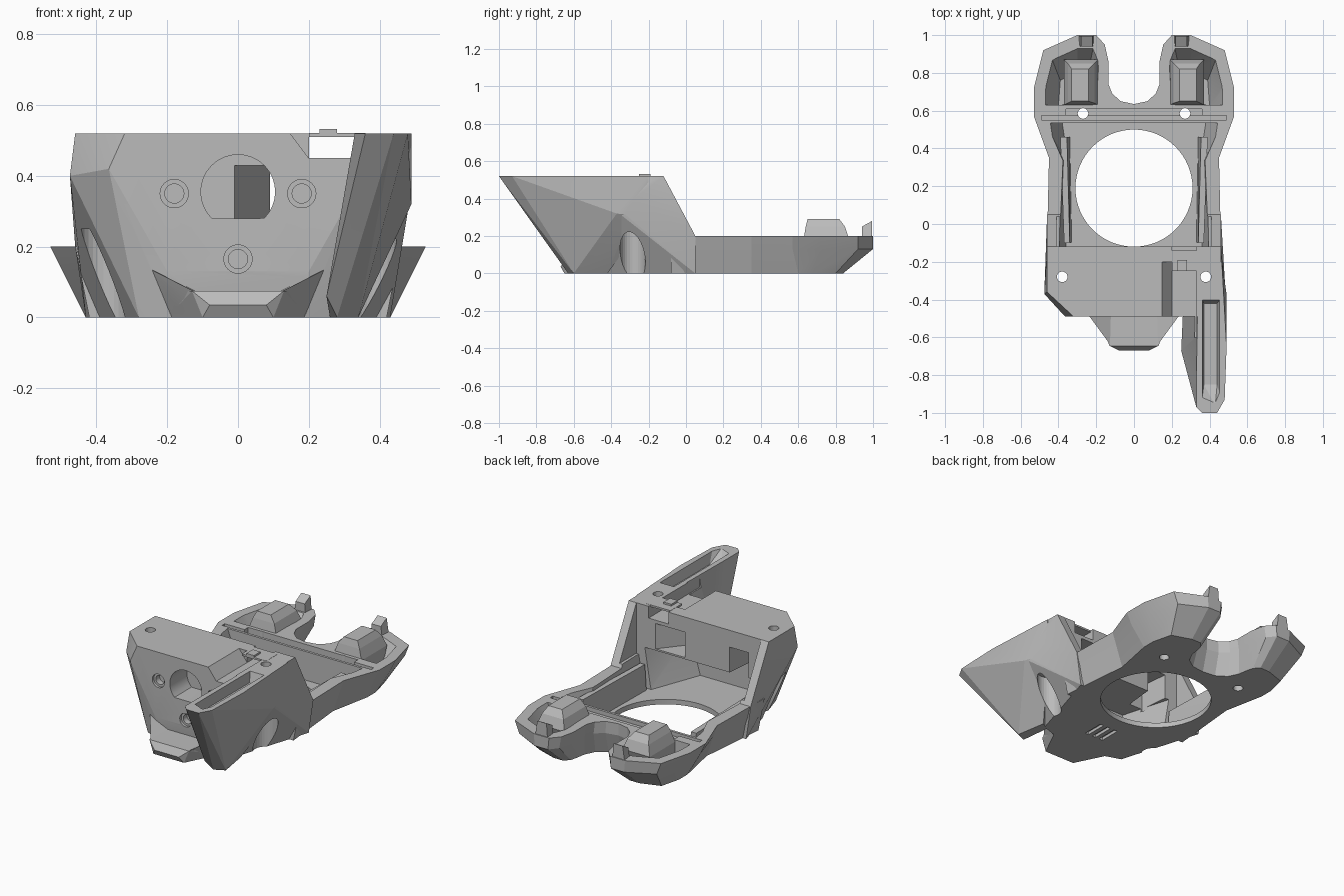
import bpy, bmesh, math

cube = bpy.data.objects.get("Cube")
if cube:
    bpy.data.objects.remove(cube, do_unlink=True)

grey = bpy.data.materials.new("matte grey")
grey.use_nodes = True
colour = (0.5, 0.5, 0.5, 1)
grey.diffuse_color = colour
grey.node_tree.nodes["Principled BSDF"].inputs["Base Color"].default_value = colour


def finish(name, bm):
    bmesh.ops.recalc_face_normals(bm, faces=bm.faces)
    mesh = bpy.data.meshes.new(name)
    bm.to_mesh(mesh)
    bm.free()
    mesh.materials.append(grey)
    ob = bpy.data.objects.new(name, mesh)
    bpy.context.collection.objects.link(ob)
    return ob


def hull(name, points):
    """Convex solid around a few corner points."""
    bm = bmesh.new()
    for p in points:
        bm.verts.new(p)
    bmesh.ops.convex_hull(bm, input=bm.verts)
    loose = [v for v in bm.verts if not v.link_faces]
    bmesh.ops.delete(bm, geom=loose, context='VERTS')
    bmesh.ops.dissolve_limit(bm, angle_limit=0.01, verts=bm.verts, edges=bm.edges)
    return finish(name, bm)


def box(name, x0, x1, y0, y1, z0, z1):
    return hull(name, [(x, y, z) for x in (x0, x1) for y in (y0, y1) for z in (z0, z1)])


def both(points):
    return [(s * x, y, z) for x, y, z in points for s in (1, -1)]


def flip(points, s):
    return [(s * x, y, z) for x, y, z in points]


def ring(n, r):
    return [(r * math.cos(2 * math.pi * i / n), r * math.sin(2 * math.pi * i / n)) for i in range(n)]


def hole_z(x, y, r, z0, z1, n=24):
    return hull("cutter", [(x + u, y + v, z) for u, v in ring(n, r) for z in (z0, z1)])


def hole_y(x, z, r, y0, y1, floor=-1):
    return hull("cutter", [(x + u, y, max(z + v, floor)) for u, v in ring(32, r) for y in (y0, y1)])


def boolean(ob, other, mode):
    mod = ob.modifiers.new("cut", 'BOOLEAN')
    mod.operation, mod.solver, mod.object = mode, 'EXACT', other
    bpy.context.view_layer.objects.active = ob
    bpy.ops.object.modifier_apply(modifier=mod.name)
    bpy.data.objects.remove(other, do_unlink=True)


# Rear tray with two prongs: rim outline and floor outline, right half
rim = [(.46, -.08), (.45, .35), (.53, .57), (.53, .72), (.48, .92), (.3, 1), (.2, 1),
       (.155, .95), (.135, .86), (.135, .74), (.115, .69), (.07, .65), (0, .635)]
base = [(.42, -.08), (.38, .35), (.43, .6), (.43, .68), (.4, .8), (.28, .84), (.22, .84),
        (.19, .81), (.18, .77), (.17, .71), (.14, .65), (.08, .61), (0, .6)]
mid = [(b[0] + (r[0] - b[0]) * .65, r[1]) for r, b in zip(rim, base)]
bm = bmesh.new()
levels = []
for outline, z in ((base, 0), (mid, .13), (rim, .2)):
    loop = outline + [(-x, y) for x, y in reversed(outline[:-1])]
    levels.append([bm.verts.new((x, y, z)) for x, y in loop])
count = len(levels[0])
for lo, hi in zip(levels, levels[1:]):
    for i in range(count):
        j = (i + 1) % count
        bm.faces.new((lo[i], lo[j], hi[j], hi[i]))
bm.faces.new(levels[0])
bm.faces.new(levels[-1])
shell = finish("main_shell", bm)

# Faceted front housing
boolean(shell, hull("housing", both([
    (.46, -.36, .52), (.46, -.12, .52), (.365, -.49, .42), (.2, -.49, .13),
    (.19, -.475, 0), (.28, -.445, 0), (.43, .05, 0), (.46, .05, .2)])
    + [(-.32, -.49, .52), (.35, -.49, .52), (-.475, -.37, .4), (.485, -.37, .33)]), 'UNION')

# Low nose under the front face, with a raised wing each side
boolean(shell, hull("nose", both([
    (.1, -.65, 0), (.13, -.645, .075), (.08, -.67, .035), (.2, -.45, .075), (.2, -.45, 0)])), 'UNION')
for s in (1, -1):
    boolean(shell, hull("nose_wing", flip([
        (.125, -.64, .074), (.25, -.47, .138), (.12, -.47, .074), (.2, -.46, .01), (.1, -.645, .01)], s)),
        'UNION')

# Raked side fin
boolean(shell, hull("fin", [
    (.33, -.84, .52), (.33, -.97, .52), (.36, -1, .52), (.44, -1, .52), (.48, -.93, .52),
    (.49, -.65, .52), (.465, -.2, .52), (.34, -.2, .52), (.49, -.37, .32), (.46, -.2, .3),
    (.25, -.67, .06), (.28, -.63, 0), (.34, -.6, 0), (.31, -.42, 0), (.26, -.45, 0)]), 'UNION')

# Hollows
cutters = [
    hull("cutter", both([(.36, .1, .27), (.36, -.1, .27), (.27, -.42, .27),
                         (.35, .1, .03), (.32, -.1, .03), (.2, -.42, .03)])),
    box("cutter", -.41, .41, -.12, .2, .22, .7),
    hull("cutter", both([(.41, -.12, .3), (.39, .36, .3), (.36, -.12, .03), (.35, .36, .03)])),
    hull("cutter", both([(.395, .34, .3), (.48, .535, .3), (.35, .34, .03), (.38, .535, .03)])),
    # Crossbar step and slot
    box("cutter", -.36, .36, .575, .61, .16, .3),
    box("cutter", -.49, .49, .55, .575, .175, .3),
    # Notch between housing and fin, and groove along the fin
    hull("cutter", [(x, y, z) for y in (-.6, -.2) for x, z in
                    ((.2, .45), (.33, .45), (.14, .53), (.33, .53))]),
    box("cutter", .2, .33, -.25, .1, .45, .7),
    hull("cutter", [(.36, -.93, .53), (.43, -.96, .53), (.455, -.9, .53), (.455, -.4, .53),
                    (.36, -.4, .53), (.37, -.85, .46), (.44, -.85, .46), (.44, -.42, .46),
                    (.37, -.42, .46)]),
    # Floor opening, front port and the passage slanting back from it
    hole_z(0, .19, .31, -.1, .15, 64),
    hole_y(0, .355, .105, -.6, -.33, .28),
    hull("cutter", [(x, y, z) for x, y in ((-.02, -.35), (.095, -.35), (.1, -.1), (.3, -.1))
                    for z in (.28, .43)]),
    # Window in the rear face
    hull("cutter", [(x, y, z) for x, y in ((-.33, -.1), (-.2, -.1), (-.31, -.3), (-.22, -.3))
                    for z in (.25, .42)]),
]
for x, z in ((-.18, .35), (.18, .35), (0, .165)):
    cutters += [hole_y(x, z, .04, -.6, -.475), hole_y(x, z, .027, -.6, -.44)]
for i in (-1, 0, 1):
    cutters.append(box("cutter", i * .05 - .012, i * .05 + .012, -.35, -.22, -.1, .018))
for s in (1, -1):
    cutters += [
        # Prong cavities
        hull("cutter", flip([
            (.19, .63, .25), (.49, .63, .25), (.49, .72, .25), (.445, .9, .25), (.3, .965, .25),
            (.21, .965, .25), (.175, .88, .25), (.23, .64, .04), (.4, .63, .04), (.39, .76, .04),
            (.3, .81, .04), (.24, .81, .04)], s)),
        hole_z(s * .27, .585, .028, -.1, .4),
        # Screw hole with a wide access bore running out through the sloped wall
        hole_z(s * .38, -.28, .028, .2, .7),
        hole_z(s * .38, -.285, .068, -.1, .25, 28),
    ]
for c in cutters:
    boolean(shell, c, 'DIFFERENCE')

# Bridge over the notch
box("notch_bridge", .2, .36, -.25, -.14, .51, .521)
box("bridge_tab", .23, .28, -.25, -.19, .52, .532)

for s, side in ((1, "left"), (-1, "right")):
    # Rails along the tray walls
    hull(side + "_rail", flip([(.33, -.1, .03), (.36, -.1, .03), (.34, .46, .03), (.38, .46, .03),
                               (.34, -.1, .18), (.37, -.1, .18), (.355, .46, .18), (.39, .46, .18)], s))
    # Contact holder and tip clip in each prong
    hull(side + "_holder", flip([(x, y, .05) for x in (.23, .37) for y in (.63, .82)] +
                                [(x, y, .19) for x in (.19, .37) for y in (.63, .87)] +
                                [(x, y, .25) for x in (.21, .35) for y in (.64, .85)] +
                                [(x, y, .29) for x in (.24, .33) for y in (.65, .82)], s))
    hull(side + "_clip", flip([(.21, .94, .1), (.3, .94, .1), (.21, .995, .15), (.3, .995, .15),
                               (.22, .94, .25), (.28, .94, .25), (.22, .995, .28), (.28, .995, .28)], s))

# Shade round openings smooth while facets stay sharp
bpy.ops.object.select_all(action='DESELECT')
shell.select_set(True)
bpy.context.view_layer.objects.active = shell
bpy.ops.object.shade_smooth_by_angle(angle=0.22)
